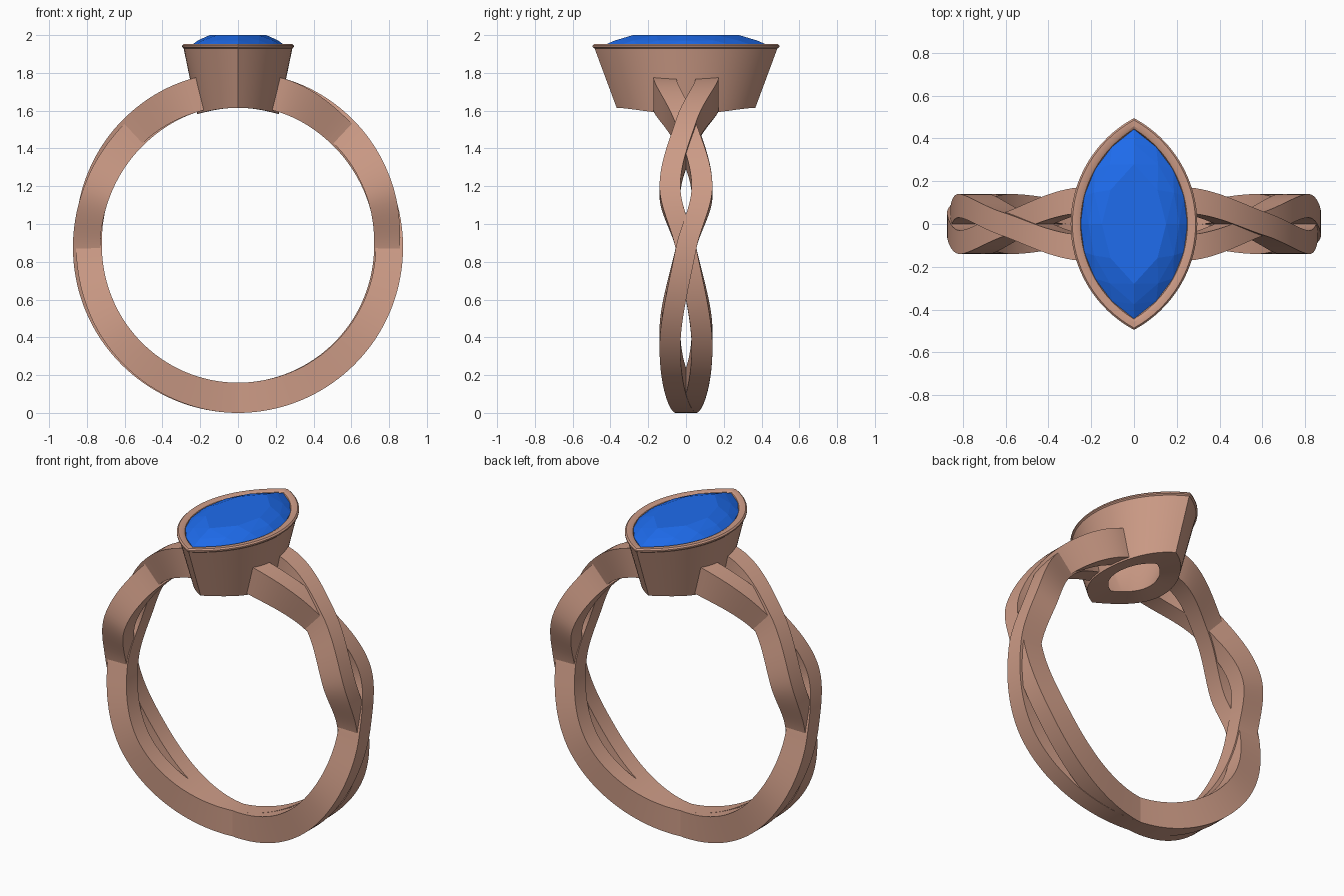
import bpy, bmesh, math

if "Cube" in bpy.data.objects:
    bpy.data.objects.remove(bpy.data.objects["Cube"])

CZ = 0.885  # centre height of the finger hole


def material(name, rgb):
    m = bpy.data.materials.new(name)
    m.diffuse_color = (*rgb, 1)
    m.use_nodes = True
    m.node_tree.nodes["Principled BSDF"].inputs["Base Color"].default_value = m.diffuse_color
    return m


ROSE = material("rose_gold", (0.61, 0.33, 0.24))
BLUE = material("blue_gem", (0.013, 0.15, 0.85))


def finish(name, bm, mat, smooth):
    bmesh.ops.recalc_face_normals(bm, faces=bm.faces)
    me = bpy.data.meshes.new(name)
    bm.to_mesh(me)
    bm.free()
    ob = bpy.data.objects.new(name, me)
    bpy.context.collection.objects.link(ob)
    me.materials.append(mat)
    if smooth:
        bpy.ops.object.select_all(action='DESELECT')
        ob.select_set(True)
        bpy.context.view_layer.objects.active = ob
        bpy.ops.object.shade_smooth_by_angle(angle=math.radians(30))
    return ob


def loft(bm, rings, closed):
    """Skin between rings of equal size; closed joins the last to the first."""
    vs = [[bm.verts.new(p) for p in r] for r in rings]
    n = len(vs[0])
    for k in range(len(vs) if closed else len(vs) - 1):
        a, b = vs[k], vs[(k + 1) % len(vs)]
        for i in range(n):
            j = (i + 1) % n
            bm.faces.new((a[i], a[j], b[j], b[i]))
    if not closed:
        bm.faces.new(vs[0])
        bm.faces.new(vs[-1])


def curve(keys, t):
    """Smooth interpolation through (angle, value) keys."""
    def slope(i):
        a, b = keys[max(i - 1, 0)], keys[min(i + 1, len(keys) - 1)]
        return (b[1] - a[1]) / (b[0] - a[0])
    i = max(k for k in range(len(keys) - 1) if keys[k][0] <= t + 1e-9)
    (t0, v0), (t1, v1) = keys[i], keys[i + 1]
    h = t1 - t0
    s = (t - t0) / h
    m0 = 0 if i == 0 else slope(i) * h
    return ((2*s**3 - 3*s**2 + 1) * v0 + (s**3 - 2*s**2 + s) * m0
            + (3*s**2 - 2*s**3) * v1 + (s**3 - s**2) * slope(i + 1) * h)


# Band: two rectangular strands weaving over and under each other
SWAY = [(14, .112), (43, 0), (69, -.085), (91, 0), (128, .085), (180, 0), (232, -.085)]
LIFT = [(14, 0), (43, .01), (69, .003), (91, -.008), (128, -.005), (180, 0), (232, -.005)]
OUTER = [(14, .918), (43, .893), (69, .876), (91, .866), (128, .875), (180, .885), (232, .875)]
INNER = [(14, .74), (43, .736), (69, .728), (91, .725), (180, .725), (232, .725)]


def strand(name, sign):
    bm = bmesh.new()
    rings = []
    steps = 160
    for k in range(steps + 1):
        t = 14 + 332 * k / steps
        u, side = (t, 1) if t <= 180 else (360 - t, -1)
        y = curve(SWAY, u) * side * sign
        lift = curve(LIFT, u) * sign
        ri, ro = curve(INNER, u) + lift * .5, curve(OUTER, u) + lift
        w = .055 + .006 * max(0, 1 - (u - 14) / 30)
        s, c = math.sin(math.radians(t)), math.cos(math.radians(t))
        rings.append([(r * s, y + d, CZ + r * c)
                      for r, d in ((ri, -w), (ro, -w), (ro, w), (ri, w))])
    loft(bm, rings, False)
    return finish(name, bm, ROSE, True)


strand("band_strand_over", 1)
strand("band_strand_under", -1)


def marquise(a, b, z, n):
    """Pointed oval of half sizes a, b made of two arcs; n segments per arc."""
    r = (a * a + b * b) / (2 * a)
    h = math.asin(b / r)
    pts = []
    for side in (1, -1):
        for i in range(n):
            t = -h + 2 * h * i / n
            x, y = side * (r * math.cos(t) - r + a), side * r * math.sin(t)
            zz = z if z is not None else CZ + math.sqrt(.73**2 - x * x)
            pts.append((x, y, zz))
    return pts


# Bezel cup: tapered wall, rolled rim, open underside following the finger
bm = bmesh.new()
profile = [(.216, .367, None), (.288, .484, 1.93), (.296, .495, 1.937), (.296, .495, 1.945),
           (.288, .486, 1.953), (.262, .457, 1.953), (.25, .445, 1.947), (.244, .438, 1.935),
           (.244, .438, 1.90), (.12, .2, None)]
loft(bm, [marquise(a, b, z, 32) for a, b, z in profile], True)
finish("bezel", bm, ROSE, True)

# Gem: faceted marquise cut, table on top and shallow pavilion below
bm = bmesh.new()
for a, b, z, n in ((.15, .28, 2.0, 4), (.212, .375, 1.972, 6), (.25, .443, 1.943, 8),
                   (.25, .443, 1.925, 8)):
    for p in marquise(a, b, z, n):
        bm.verts.new(p)
bm.verts.new((0, 0, 1.75))
bmesh.ops.convex_hull(bm, input=bm.verts)
bmesh.ops.dissolve_limit(bm, angle_limit=.01, verts=bm.verts, edges=bm.edges)
finish("gem", bm, BLUE, False)
